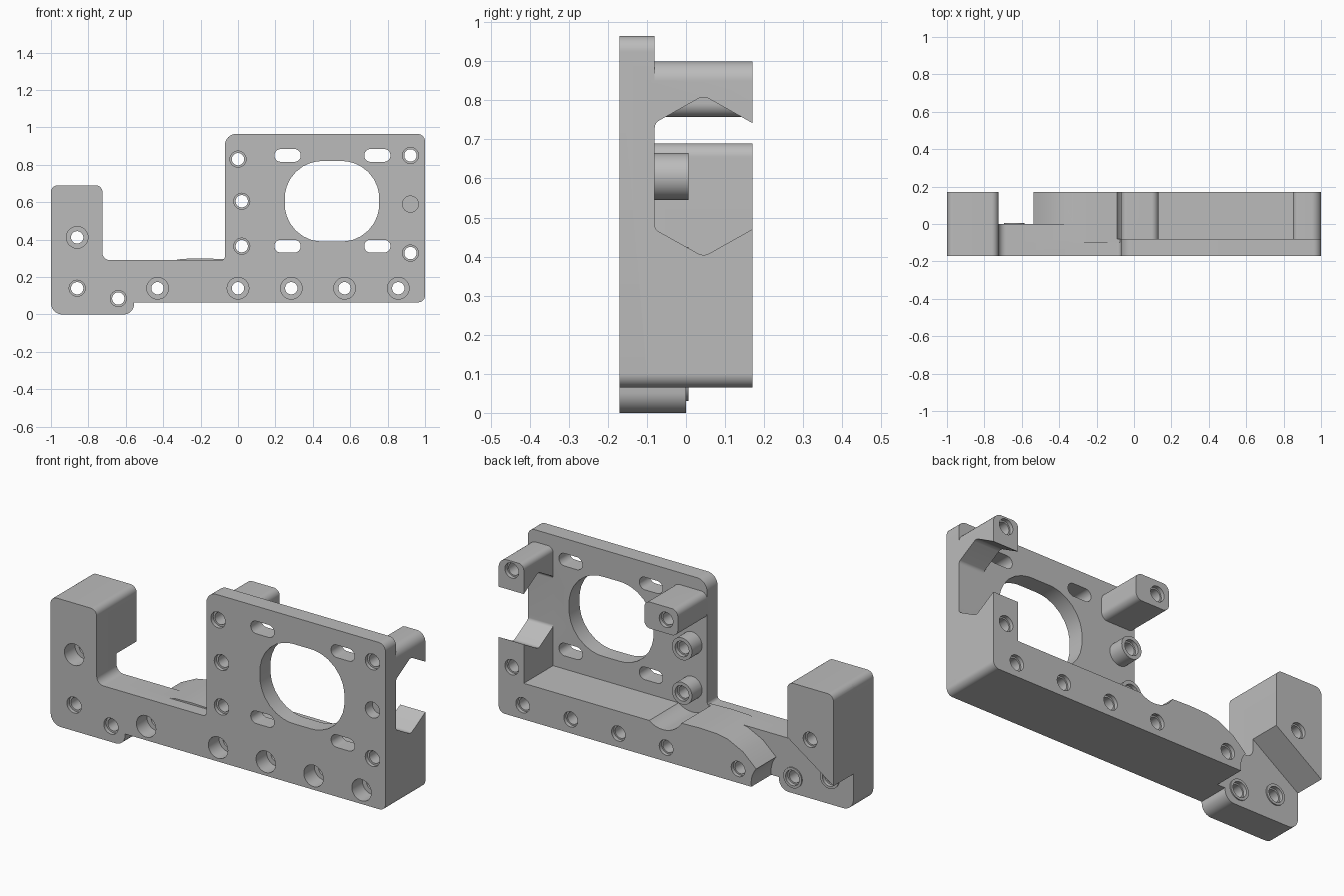
import bpy, bmesh, math
from mathutils import Vector

if "Cube" in bpy.data.objects:
    bpy.data.objects.remove(bpy.data.objects["Cube"])

grey = bpy.data.materials.new("plain grey")
grey.use_nodes = True
colour = (0.5, 0.5, 0.5, 1)
grey.diffuse_color = colour
grey.node_tree.nodes["Principled BSDF"].inputs["Base Color"].default_value = colour

FRONT, WEB, MID, BACK = -0.17, -0.08, 0.0, 0.17


def rounded(points, steps=8):
    """Outline from (a, b) or (a, b, radius) corners."""
    out = []
    for i, p in enumerate(points):
        c = Vector(p[:2])
        if len(p) < 3:
            out.append(c)
            continue
        u = (Vector(points[i - 1][:2]) - c).normalized()
        v = (Vector(points[(i + 1) % len(points)][:2]) - c).normalized()
        half = u.angle(v) / 2
        reach = p[2] / math.tan(half)
        centre = c + (u + v).normalized() * p[2] / math.sin(half)
        start, end = c + u * reach - centre, c + v * reach - centre
        for k in range(steps + 1):
            d = start.lerp(end, k / steps).normalized() if k not in (0, steps) else (start if k == 0 else end).normalized()
            out.append(centre + d * p[2])
    return out


def prism(name, points, lo, hi, axis="y"):
    bm = bmesh.new()
    place = (lambda p, t: (p[0], t, p[1])) if axis == "y" else (lambda p, t: (t, p[0], p[1]))
    face = bm.faces.new([bm.verts.new(place(p, lo)) for p in rounded(points)])
    shift = (0, hi - lo, 0) if axis == "y" else (hi - lo, 0, 0)
    moved = bmesh.ops.extrude_face_region(bm, geom=[face], use_keep_orig=True)
    bmesh.ops.translate(bm, vec=shift, verts=[g for g in moved["geom"] if isinstance(g, bmesh.types.BMVert)])
    bmesh.ops.recalc_face_normals(bm, faces=bm.faces)
    mesh = bpy.data.meshes.new(name)
    bm.to_mesh(mesh)
    bm.free()
    mesh.materials.append(grey)
    ob = bpy.data.objects.new(name, mesh)
    bpy.context.collection.objects.link(ob)
    return ob


def box(name, x0, x1, z0, z1, lo, hi, r):
    return prism(name, [(x0, z0, r), (x1, z0, r), (x1, z1, r), (x0, z1, r)], lo, hi)


def disc(name, x, z, r, lo, hi, n=40):
    ring = [(x + r * math.cos(k * math.tau / n), z + r * math.sin(k * math.tau / n)) for k in range(n)]
    return prism(name, ring, lo, hi)


def combine(target, tool, operation):
    mod = target.modifiers.new("combine", "BOOLEAN")
    mod.operation, mod.solver, mod.object = operation, "EXACT", tool
    bpy.context.view_layer.objects.active = target
    bpy.ops.object.modifier_apply(modifier=mod.name)
    bpy.data.objects.remove(tool)


def cut(target, tool):
    combine(target, tool, "DIFFERENCE")


def join(target, tool):
    combine(target, tool, "UNION")


# Front plate: whole outline of the bracket
bracket = prism("mounting_bracket", [
    (-1, 0, 0.06), (-0.56, 0, 0.055), (-0.555, 0.065), (1, 0.065, 0.035), (1, 0.965, 0.04),
    (-0.07, 0.965, 0.06), (-0.07, 0.29, 0.02), (-0.725, 0.29, 0.04), (-0.725, 0.69, 0.035),
    (-1, 0.69, 0.035)], FRONT, WEB)

# Thicker arm at the narrow end
join(bracket, prism("arm", [
    (-1, 0, 0.06), (-0.56, 0, 0.055), (-0.555, 0.065), (-0.06, 0.065), (-0.06, 0.29),
    (-0.725, 0.29, 0.04), (-0.725, 0.69, 0.035), (-1, 0.69, 0.035)], WEB - 0.02, MID))

# Overhanging block with a slanted underside
join(bracket, prism("overhang_block", [
    (-1, 0.2), (-0.725, 0.39), (-0.725, 0.69, 0.035), (-1, 0.69, 0.035)], MID - 0.03, BACK))

# Deep rear rail with a curved end
join(bracket, prism("rear_rail", [
    (-0.57, 0.065), (1, 0.065, 0.035), (1, 0.26), (-0.05, 0.26), (-0.05, 0.295), (-0.2, 0.3),
    (-0.3, 0.297), (-0.37, 0.284), (-0.46, 0.24), (-0.57, 0.14)], WEB - 0.02, BACK))

# Side wall with a hexagonal window that leaves two posts
wall = prism("side_wall", [(0.85, 0.1), (1, 0.1), (1, 0.9, 0.05), (0.85, 0.9, 0.03)], WEB - 0.02, BACK)
cut(wall, prism("window", [
    (WEB, 0.47, 0.02), (0.045, 0.4, 0.03), (0.2, 0.487), (0.2, 0.725), (0.045, 0.812, 0.03),
    (WEB, 0.742, 0.02)], 0.8, 1.1, "x"))
join(bracket, wall)
join(bracket, box("inner_post", -0.07, 0.13, 0.757, 0.9, WEB - 0.02, BACK, 0.035))

# Clearance scallops around the bosses
cut(bracket, disc("boss_scallop", 0.02, 0.362, 0.13, WEB, 0.3))
cut(bracket, disc("end_scallop", -0.64, 0.085, 0.132, MID, 0.3))

# Raised bosses
for x, z, base in ((0.02, 0.605, WEB), (0.02, 0.365, WEB), (-0.86, 0.14, MID), (-0.64, 0.085, MID)):
    join(bracket, disc("boss", x, z, 0.06 if base == WEB else 0.055, base - 0.02, 0.006))

# Large opening and the four adjusting slots
cut(bracket, box("opening", 0.25, 0.755, 0.39, 0.82, -0.3, WEB + 0.05, 0.2))
for x in (0.265, 0.745):
    for z in (0.365, 0.85):
        cut(bracket, box("slot", x - 0.07, x + 0.07, z - 0.034, z + 0.034, -0.3, WEB + 0.05, 0.033))

# Counterbored screw holes
for x, z in [(-0.86, 0.412)] + [(x, 0.14) for x in (-0.43, 0, 0.285, 0.57, 0.857)]:
    cut(bracket, disc("screw_hole", x, z, 0.033, -0.3, 0.3))
    cut(bracket, disc("counterbore", x, z, 0.058, -0.3, -0.08))
    cut(bracket, disc("rear_recess", x, z, 0.041, BACK - 0.02, 0.3))

# Plain holes with shallow recesses
for x, z, end in ((-0.86, 0.14, 0.006), (-0.64, 0.085, 0.006), (0.02, 0.605, 0.006), (0.02, 0.365, 0.006),
                  (0, 0.83, BACK), (0.922, 0.85, BACK), (0.922, 0.328, BACK)):
    cut(bracket, disc("plain_hole", x, z, 0.033, -0.3, 0.3))
    cut(bracket, disc("front_recess", x, z, 0.043, -0.3, FRONT + 0.02))
    cut(bracket, disc("back_recess", x, z, 0.041, end - 0.02, 0.3))
cut(bracket, disc("blind_hole", 0.922, 0.59, 0.043, -0.3, FRONT + 0.06))

bpy.ops.object.select_all(action="DESELECT")
bracket.select_set(True)
bpy.context.view_layer.objects.active = bracket
bpy.ops.object.shade_smooth_by_angle(angle=math.radians(30))
